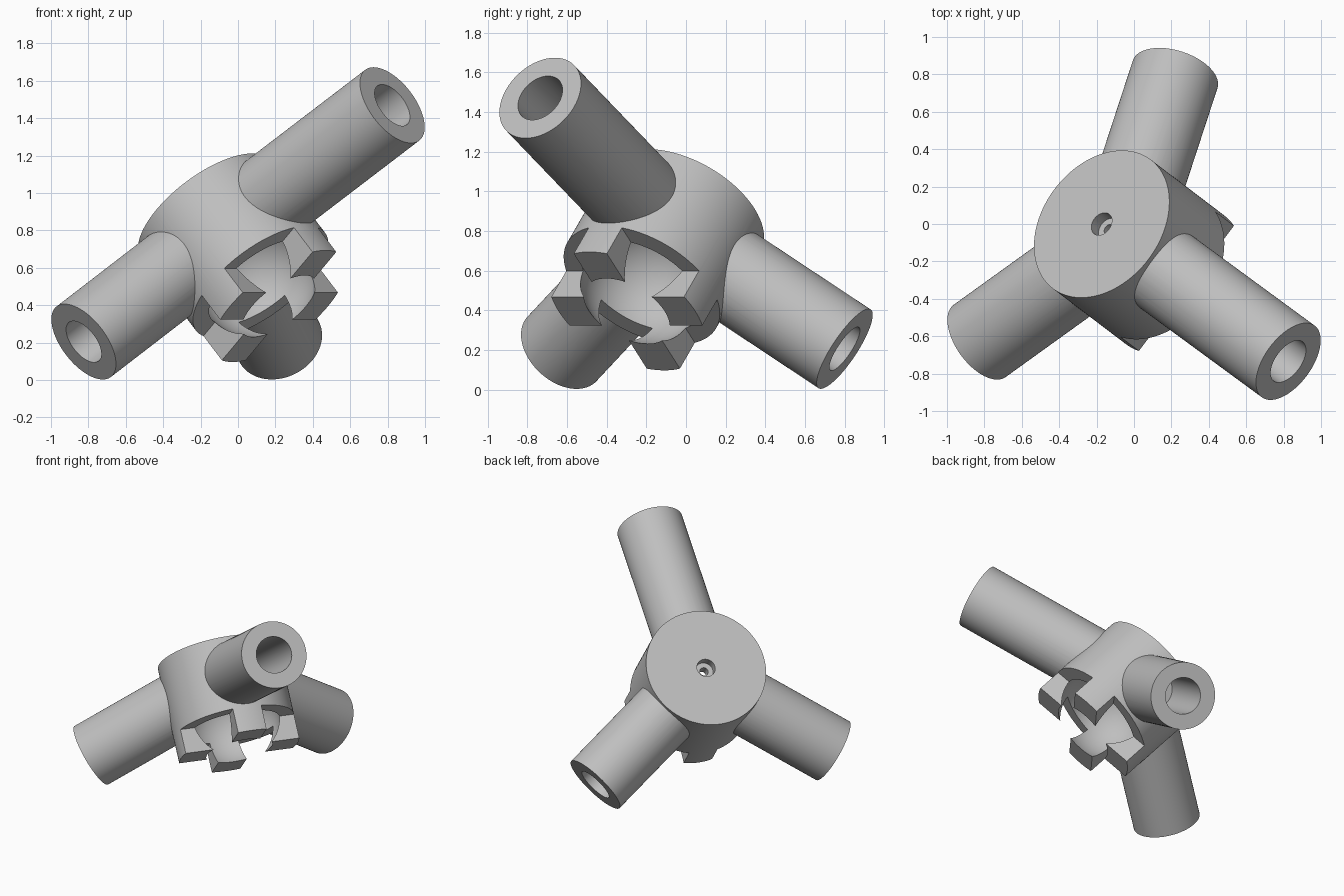
import bpy, bmesh, math
from mathutils import Vector, Matrix

old = bpy.data.objects.get("Cube")
if old:
    bpy.data.objects.remove(old, do_unlink=True)

grey = bpy.data.materials.new("plain grey")
grey.use_nodes = True
COLOUR = (0.52, 0.52, 0.52, 1)
grey.diffuse_color = COLOUR
grey.node_tree.nodes["Principled BSDF"].inputs["Base Color"].default_value = COLOUR

# Hub frame: local z runs from the flat cap down to the toothed socket
cap = Vector((-0.173, 0, 0.913))
axis = Vector((0.549, -0.417, -0.724)).normalized()
u = Vector((0.605, 0.796, 0)).normalized()
v = axis.cross(u).normalized()
u = v.cross(axis)
FRAME = Matrix.Translation(cap) @ Matrix((u, v, axis)).transposed().to_4x4()

HUB_R, TOOTH_W, ROOT, TIP = 0.433, 0.105, 0.535, 0.715
TUBE_R, BORE_R = 0.238, 0.13


def finish(name, bm, matrix):
    mesh = bpy.data.meshes.new(name)
    bm.transform(matrix)
    bm.to_mesh(mesh)
    bm.free()
    mesh.materials.append(grey)
    ob = bpy.data.objects.new(name, mesh)
    bpy.context.collection.objects.link(ob)
    return ob


def rod(name, start, end, radius, segments=96):
    bm = bmesh.new()
    d = end - start
    bmesh.ops.create_cone(bm, cap_ends=True, segments=segments, radius1=radius,
                          radius2=radius, depth=d.length)
    turn = d.to_track_quat('Z', 'Y').to_matrix().to_4x4()
    return finish(name, bm, Matrix.Translation((start + end) / 2) @ turn)


def box(name, centre, size):
    bm = bmesh.new()
    bmesh.ops.create_cube(bm, size=1)
    local = Matrix.Translation(centre) @ Matrix.Diagonal((*size, 1))
    return finish(name, bm, FRAME @ local)


def ball(name, depth, radius):
    bm = bmesh.new()
    bmesh.ops.create_uvsphere(bm, u_segments=80, v_segments=40, radius=radius)
    return finish(name, bm, FRAME @ Matrix.Translation((0, 0, depth)))


def combine(target, other, operation):
    mod = target.modifiers.new(operation.lower(), 'BOOLEAN')
    mod.operation = operation
    mod.solver = 'EXACT'
    mod.object = other
    bpy.context.view_layer.objects.active = target
    bpy.ops.object.modifier_apply(modifier=mod.name)
    bpy.data.objects.remove(other, do_unlink=True)


def along(t):
    return cap + axis * t


# Hub barrel, with four corners cut away to leave four teeth
hub = rod("strut_hub", along(0), along(TIP), HUB_R, 128)
for sx in (-1, 1):
    for sy in (-1, 1):
        mid = TOOTH_W + 0.5
        combine(hub, box("notch", (sx * mid, sy * mid, ROOT + 0.5), (1, 1, 1)), 'DIFFERENCE')

# Three tubes leaning away from the cap
centre = Vector((-0.068, -0.08, 0.788))
ends = [Vector(p) for p in ((0.825, -0.735, 1.47), (-0.825, -0.625, 0.205), (0.22, 0.80, 0.205))]
for end in ends:
    d = (end - centre).normalized()
    combine(hub, rod("tube", centre + d * 0.3, end, TUBE_R), 'UNION')
for end in ends:
    d = (end - centre).normalized()
    combine(hub, rod("bore", centre + d * 0.46, end + d * 0.1, BORE_R, 64), 'DIFFERENCE')

# Ball socket, then the stepped screw hole through the cap
combine(hub, ball("socket", 0.48, 0.335), 'DIFFERENCE')
combine(hub, rod("counterbore", along(-0.1), along(0.07), 0.066, 48), 'DIFFERENCE')
combine(hub, rod("screw_hole", along(-0.1), along(0.3), 0.03, 32), 'DIFFERENCE')

# Smooth round faces, sharp machined edges
bpy.ops.object.select_all(action='DESELECT')
hub.select_set(True)
bpy.context.view_layer.objects.active = hub
bpy.ops.object.shade_smooth_by_angle(angle=math.radians(25))
